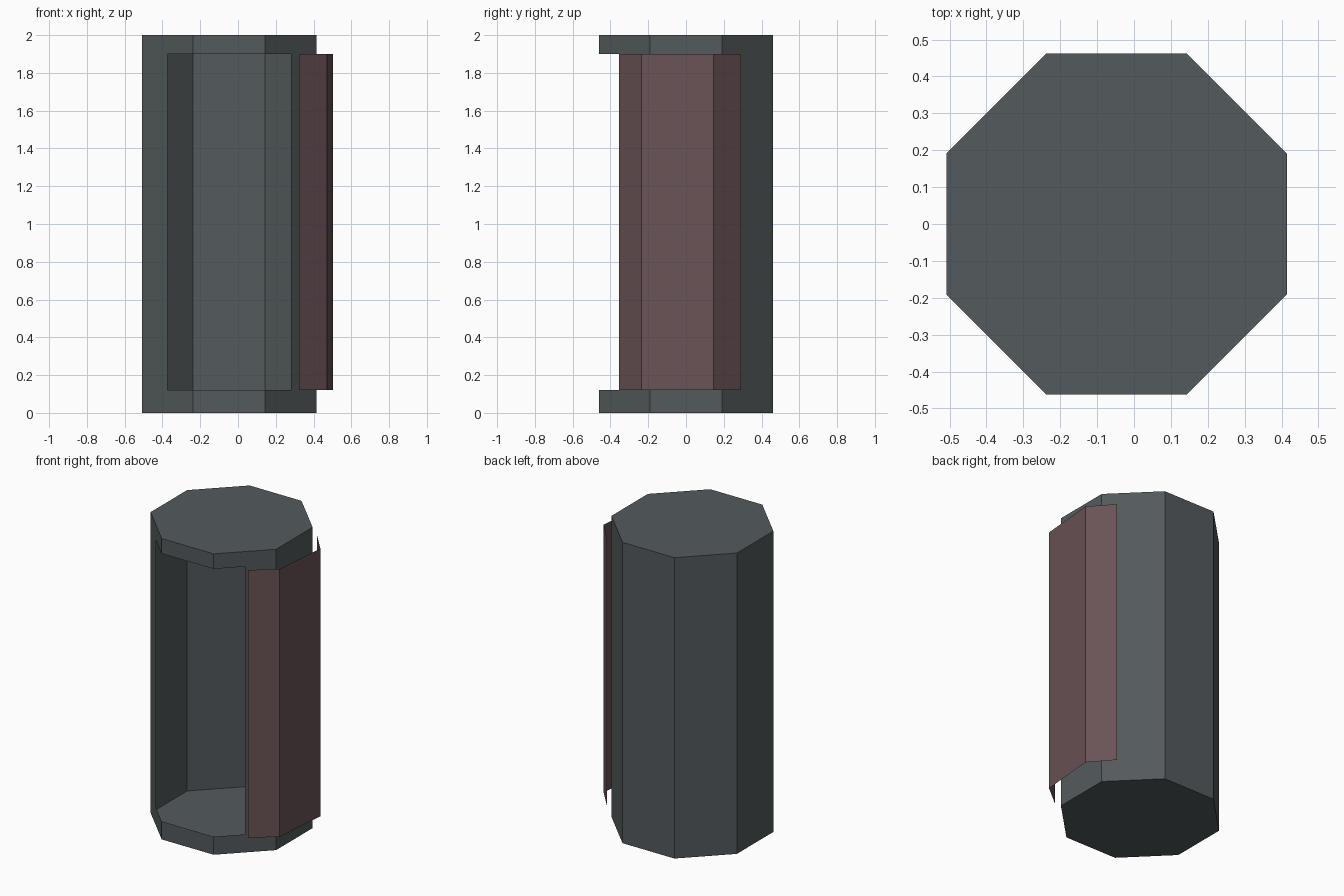
import bpy, bmesh, math

if "Cube" in bpy.data.objects:
    bpy.data.objects.remove(bpy.data.objects["Cube"])

CX = -0.047                      # shell axis
APOTHEM = 0.4615
RADIUS = APOTHEM / math.cos(math.pi / 8)
HEIGHT, SILL, LINTEL = 2.0, 0.12, 1.9


def material(name, rgb):
    m = bpy.data.materials.new(name)
    m.diffuse_color = (*rgb, 1)
    m.use_nodes = True
    m.node_tree.nodes["Principled BSDF"].inputs["Base Color"].default_value = m.diffuse_color
    return m


def finish(name, bm, mat):
    me = bpy.data.meshes.new(name)
    bm.to_mesh(me)
    bm.free()
    me.materials.append(mat)
    ob = bpy.data.objects.new(name, me)
    bpy.context.collection.objects.link(ob)
    return ob


def polar(degrees, r=RADIUS):
    a = math.radians(degrees)
    return (CX + r * math.cos(a), r * math.sin(a))


def sheet(bm, points, z0, z1):
    """Vertical sheet following an open path of plan points."""
    low = [bm.verts.new((x, y, z0)) for x, y in points]
    high = [bm.verts.new((x, y, z1)) for x, y in points]
    for i in range(len(points) - 1):
        bm.faces.new((low[i], low[i + 1], high[i + 1], high[i]))


grey = material("slate grey", (0.088, 0.103, 0.108))
maroon = material("dull maroon", (0.142, 0.086, 0.091))

# Octagonal shell: thin walls, open doorway across the front
front = [polar(-135, APOTHEM), polar(-112.5), polar(-67.5), polar(-45, APOTHEM)]
rest = [front[-1]] + [polar(-22.5 + 45 * i) for i in range(6)] + [front[0]]
bm = bmesh.new()
sheet(bm, rest, 0, HEIGHT)
sheet(bm, front, 0, SILL)
sheet(bm, front, LINTEL, HEIGHT)
# Floor and roof
ring = [polar(22.5 + 45 * i) for i in range(8)]
bm.faces.new([bm.verts.new((x, y, 0)) for x, y in reversed(ring)])
bm.faces.new([bm.verts.new((x, y, HEIGHT)) for x, y in ring])
bmesh.ops.remove_doubles(bm, verts=bm.verts, dist=0.0005)
finish("octagonal_shell", bm, grey)

# Folded door panel, slid open around the right side
door = [(0.322, -0.356), (0.471, -0.235), (0.504, 0.145), (0.377, 0.291)]
bm = bmesh.new()
sheet(bm, door, SILL, LINTEL)
finish("curved_door", bm, maroon)
